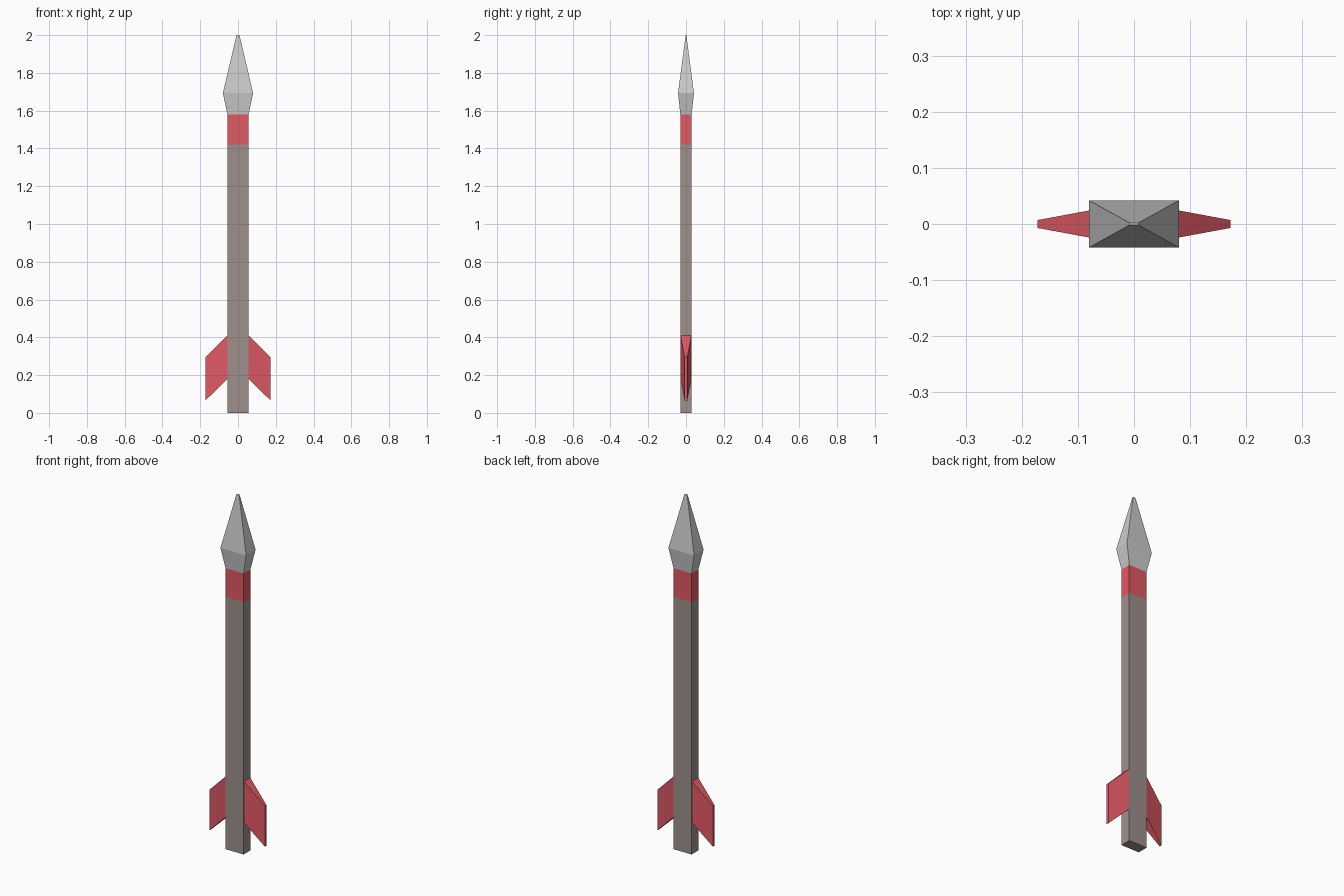
import bpy, bmesh

if "Cube" in bpy.data.objects:
    bpy.data.objects.remove(bpy.data.objects["Cube"])


def material(name, color):
    m = bpy.data.materials.new(name)
    m.diffuse_color = (*color, 1)
    m.use_nodes = True
    m.node_tree.nodes["Principled BSDF"].inputs["Base Color"].default_value = m.diffuse_color
    return m


def loft(name, rings, mat=None, cap_start=False, cap_end=False):
    """Join successive four-point rings with flat quads."""
    bm = bmesh.new()
    loops = [[bm.verts.new(p) for p in ring] for ring in rings]
    for a, b in zip(loops, loops[1:]):
        for i in range(4):
            j = (i + 1) % 4
            bm.faces.new((a[i], a[j], b[j], b[i]))
    if cap_start:
        bm.faces.new(loops[0][::-1])
    if cap_end:
        bm.faces.new(loops[-1])
    bmesh.ops.recalc_face_normals(bm, faces=bm.faces)
    mesh = bpy.data.meshes.new(name)
    bm.to_mesh(mesh)
    bm.free()
    obj = bpy.data.objects.new(name, mesh)
    bpy.context.collection.objects.link(obj)
    if mat:
        mesh.materials.append(mat)
    return obj


def section(x, y, z):
    """Horizontal rectangle with half sizes x, y at height z."""
    return [(-x, -y, z), (x, -y, z), (x, y, z), (-x, y, z)]


def fin_section(x, y, z0, z1):
    """Upright rectangle across the fin at distance x."""
    return [(x, -y, z0), (x, y, z0), (x, y, z1), (x, -y, z1)]


wood = material("wood", (0.34, 0.28, 0.26))
red = material("red", (0.75, 0.1, 0.13))
W, D = 0.056, 0.03

# Shaft and coloured band
loft("shaft", [section(W, D, 0), section(W, D, 1.42)], wood, cap_start=True)
loft("band", [section(W, D, 1.42), section(W, D, 1.58)], red)

# Pointed head
loft("arrowhead", [section(W, D, 1.58), section(0.08, 0.042, 1.693),
                   section(0.008, 0.002, 2.0)], cap_end=True)

# Swept, tapering fins on both sides
for side, sign in (("left", -1), ("right", 1)):
    loft(side + "_fin", [fin_section(sign * W, 0.0285, 0.18, 0.41),
                         fin_section(sign * 0.172, 0.007, 0.066, 0.295)],
         red, cap_end=True)
